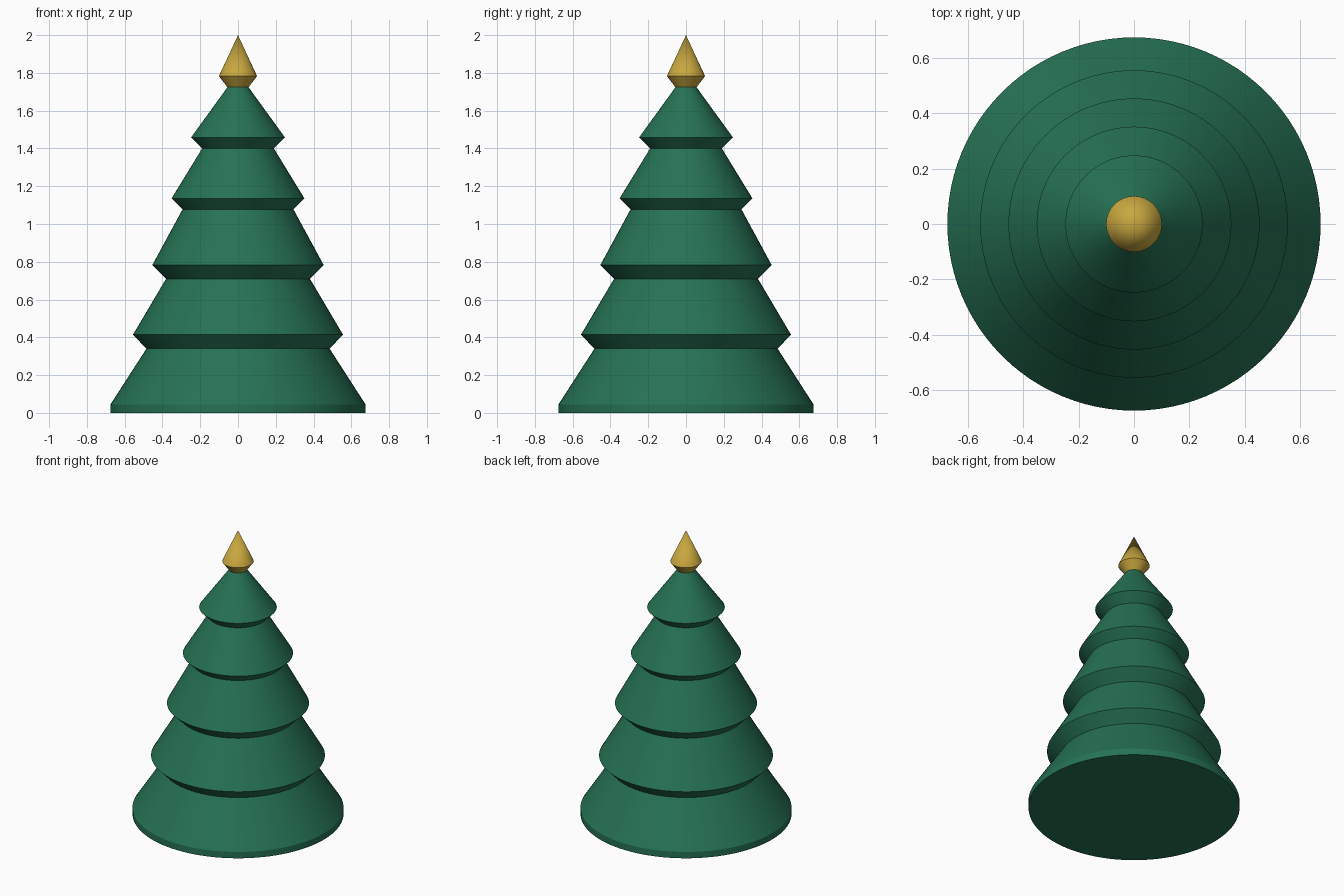
import bpy, bmesh, math

cube = bpy.data.objects.get("Cube")
if cube:
    bpy.data.objects.remove(cube, do_unlink=True)


def material(name, rgb):
    m = bpy.data.materials.new(name)
    m.use_nodes = True
    m.diffuse_color = (*rgb, 1)
    m.node_tree.nodes["Principled BSDF"].inputs["Base Color"].default_value = (*rgb, 1)
    return m


def lathe(name, profile, sides, mat):
    """Revolve (radius, height) points about z; radius 0 makes a tip, open ends are capped."""
    bm = bmesh.new()
    rings = []
    for r, z in profile:
        if r == 0:
            rings.append([bm.verts.new((0, 0, z))] * sides)
        else:
            angles = [math.tau * i / sides for i in range(sides)]
            rings.append([bm.verts.new((r * math.cos(a), r * math.sin(a), z)) for a in angles])
    for low, high in zip(rings, rings[1:]):
        for i in range(sides):
            j = (i + 1) % sides
            corners = [low[i], low[j], high[j], high[i]]
            bm.faces.new(list(dict.fromkeys(corners)))
    bm.faces.new(rings[0][::-1])
    if profile[-1][0] > 0:
        bm.faces.new(rings[-1])
    mesh = bpy.data.meshes.new(name)
    bm.to_mesh(mesh)
    bm.free()
    mesh.materials.append(mat)
    obj = bpy.data.objects.new(name, mesh)
    bpy.context.collection.objects.link(obj)
    bpy.ops.object.select_all(action="DESELECT")
    obj.select_set(True)
    bpy.context.view_layer.objects.active = obj
    bpy.ops.object.shade_smooth_by_angle(angle=math.radians(30))
    return obj


green = material("pine green", (0.019, 0.168, 0.088))
gold = material("gold", (0.58, 0.39, 0.05))

# Tiered foliage: a rim at the base, then alternating notches and ridges
lathe("foliage", [
    (0.675, 0), (0.675, 0.045),
    (0.485, 0.34), (0.556, 0.414),
    (0.381, 0.71), (0.454, 0.782),
    (0.294, 1.077), (0.352, 1.135),
    (0.19, 1.4), (0.248, 1.459),
    (0.056, 1.724),
], 96, green)

# Pointed finial on the tip
lathe("finial", [(0.056, 1.724), (0.101, 1.783), (0, 2)], 32, gold)
